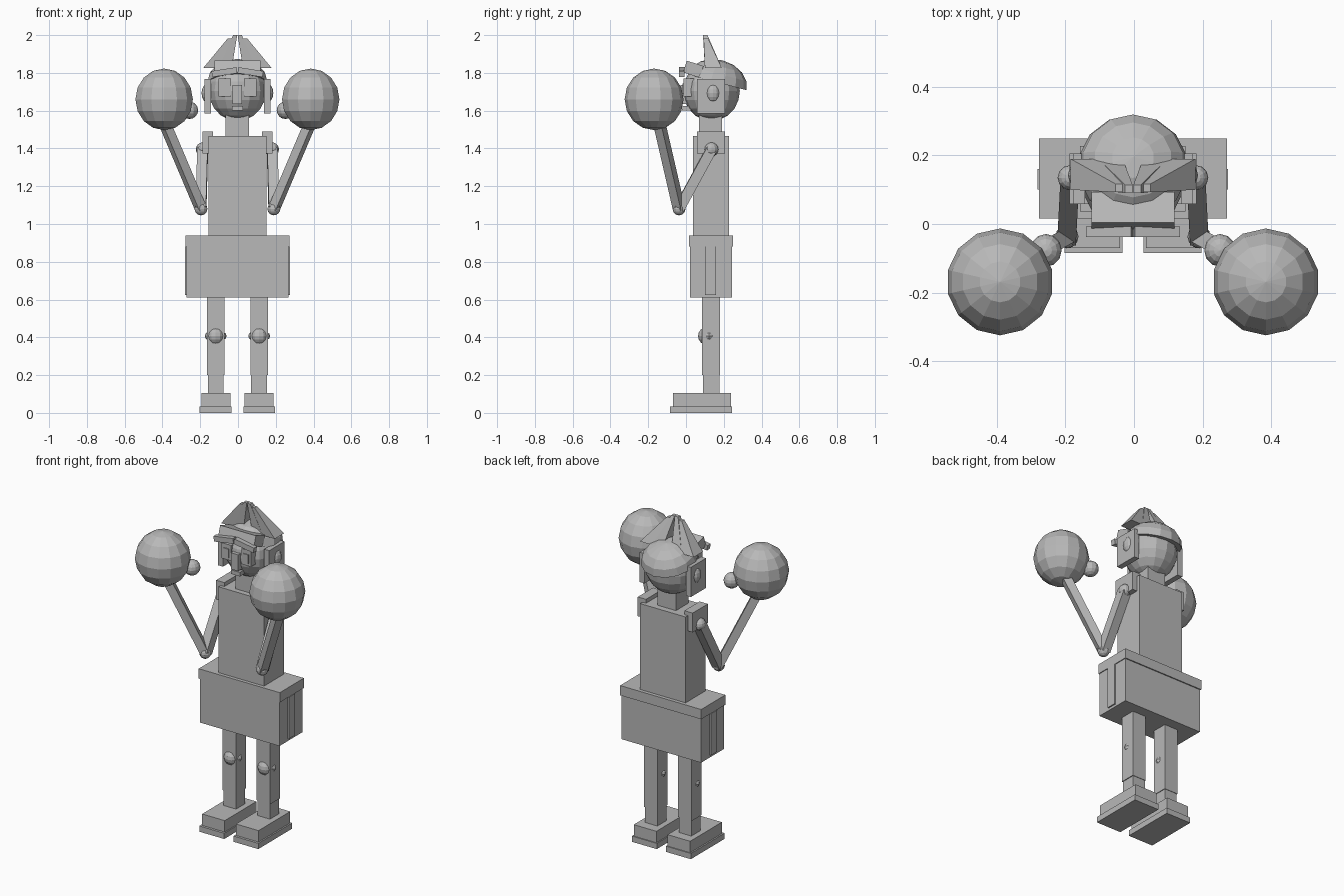
import bpy, bmesh, math
from mathutils import Vector, Matrix

if "Cube" in bpy.data.objects:
    bpy.data.objects.remove(bpy.data.objects["Cube"])

X0 = -0.003  # body centre line

grey = bpy.data.materials.new("plain grey")
grey.diffuse_color = (0.48, 0.48, 0.48, 1)
grey.use_nodes = True
grey.node_tree.nodes["Principled BSDF"].inputs["Base Color"].default_value = grey.diffuse_color


def finish(name, bm):
    bmesh.ops.recalc_face_normals(bm, faces=bm.faces)
    me = bpy.data.meshes.new(name)
    bm.to_mesh(me)
    bm.free()
    me.materials.append(grey)
    ob = bpy.data.objects.new(name, me)
    ob.location.x = X0
    bpy.context.collection.objects.link(ob)
    return ob


def box(name, x, y, z, tilt=(0, 'X')):
    """Box from (min, max) ranges, optionally tilted about its centre."""
    bm = bmesh.new()
    c = Vector([(r[0] + r[1]) / 2 for r in (x, y, z)])
    size = [abs(r[1] - r[0]) for r in (x, y, z)]
    m = Matrix.Translation(c) @ Matrix.Rotation(math.radians(tilt[0]), 4, tilt[1]) \
        @ Matrix.Diagonal((*size, 1))
    bmesh.ops.create_cube(bm, size=1, matrix=m)
    return finish(name, bm)


def ball(name, c, r, seg=12, rings=8):
    bm = bmesh.new()
    m = Matrix.Translation(c) @ Matrix.Diagonal((*r, 1))
    bmesh.ops.create_uvsphere(bm, u_segments=seg, v_segments=rings, radius=1, matrix=m)
    return finish(name, bm)


def bar(name, a, b, w):
    """Square bar between two points."""
    a, b = Vector(a), Vector(b)
    d = b - a
    bm = bmesh.new()
    m = Matrix.Translation((a + b) / 2) @ d.to_track_quat('Z', 'Y').to_matrix().to_4x4() \
        @ Matrix.Diagonal((w, w, d.length, 1))
    bmesh.ops.create_cube(bm, size=1, matrix=m)
    return finish(name, bm)


def spike(name, base, base_half, tip, tip_half):
    """Tapered four-sided lock of hair."""
    bm = bmesh.new()
    rings = []
    for c, h in ((base, base_half), (tip, tip_half)):
        rings.append([bm.verts.new((c[0] + i * h[0], c[1] + j * h[1], c[2]))
                      for i, j in ((-1, -1), (1, -1), (1, 1), (-1, 1))])
    bm.faces.new(rings[0])
    bm.faces.new(rings[1])
    for i in range(4):
        k = (i + 1) % 4
        bm.faces.new((rings[0][i], rings[0][k], rings[1][k], rings[1][i]))
    return finish(name, bm)


# Trunk
box("shorts", (-.27, .27), (.02, .243), (.61, .885))
box("waistband", (-.275, .275), (.016, .25), (.88, .94))
box("torso", (-.154, .154), (.037, .228), (.93, 1.466))
box("neck", (-.062, .062), (.07, .19), (1.45, 1.62))

# Head and face
ball("head", (0, .135, 1.705), (.155, .15, .16), 14, 10)
box("fringe", (-.121, .121), (-.008, .085), (1.787, 1.852), (-18, 'X'))
box("nose", (-.025, .025), (-.03, .05), (1.635, 1.735))
box("mouth", (-.03, .03), (-.02, .04), (1.60, 1.625))

# Hair cap: upper half of a ball, tipped back
bm = bmesh.new()
bmesh.ops.create_uvsphere(bm, u_segments=14, v_segments=8, radius=1)
bmesh.ops.bisect_plane(bm, geom=bm.verts[:] + bm.edges[:] + bm.faces[:],
                       plane_co=(0, 0, 0), plane_no=(0, 0, 1), clear_inner=True)
bmesh.ops.holes_fill(bm, edges=[e for e in bm.edges if e.is_boundary])
bmesh.ops.transform(bm, verts=bm.verts, matrix=Matrix.Translation((0, .165, 1.75))
                    @ Matrix.Rotation(math.radians(-15), 4, 'X')
                    @ Matrix.Diagonal((.161, .16, .12, 1)))
finish("hair_cap", bm)

for s, side in ((-1, "left"), (1, "right")):
    def n(part):
        return f"{side}_{part}"

    def xr(a, b):
        return (min(s * a, s * b), max(s * a, s * b))

    # Legs and shoes
    box(n("shoe_sole"), xr(.031, .2), (-.085, .243), (0, .035))
    box(n("shoe"), xr(.038, .191), (-.07, .237), (.035, .105))
    box(n("shin"), xr(.073, .157), (.09, .177), (.1, .2))
    box(n("leg"), xr(.069, .162), (.085, .18), (.2, .62))
    ball(n("kneecap"), (s * .115, .112, .407), (.048, .048, .048))
    ball(n("knee_joint"), (s * .115, .122, .407), (.058, .032, .032))

    # Shorts side stripe
    box(n("shorts_stripe"), xr(.26, .278), (.1, .16), (.625, .88))

    # Arms
    elbow = (s * .193, -.037, 1.08)
    box(n("shoulder_pad"), xr(.13, .186), (.058, .206), (1.372, 1.49))
    ball(n("shoulder"), (s * .183, .135, 1.395), (.037, .037, .037))
    bar(n("upper_arm"), (s * .184, .135, 1.395), elbow, .055)
    ball(n("elbow"), elbow, (.034, .034, .034))
    bar(n("forearm"), elbow, (s * .388, -.143, 1.54), .048)

    # Boxing-style mitts
    ball(n("glove"), (s * .388, -.169, 1.66), (.156, .156, .163), 14, 8)
    ball(n("glove_thumb"), (s * .254, -.077, 1.602), (.046, .048, .046))

    # Eyes, brows, ears
    box(n("eye"), xr(.035, .1), (-.012, .05), (1.675, 1.77))
    box(n("pupil"), xr(.049, .085), (-.018, .02), (1.692, 1.745))
    box(n("brow"), xr(.002, .136), (-.038, -.008), (1.788, 1.82), (s * 9, 'Y'))
    box(n("sideburn"), xr(.14, .174), (.058, .206), (1.585, 1.767))
    ball(n("ear"), (s * .153, .143, 1.693), (.037, .04, .053))

    # Fan of hair locks
    spike(n("outer_hair_lock"), (s * .14, .145, 1.825), (.042, .045),
          (s * .033, .105, 1.983), (.018, .012))
    spike(n("inner_hair_lock"), (s * .065, .145, 1.825), (.035, .045),
          (s * .012, .102, 2.0), (.011, .012))
